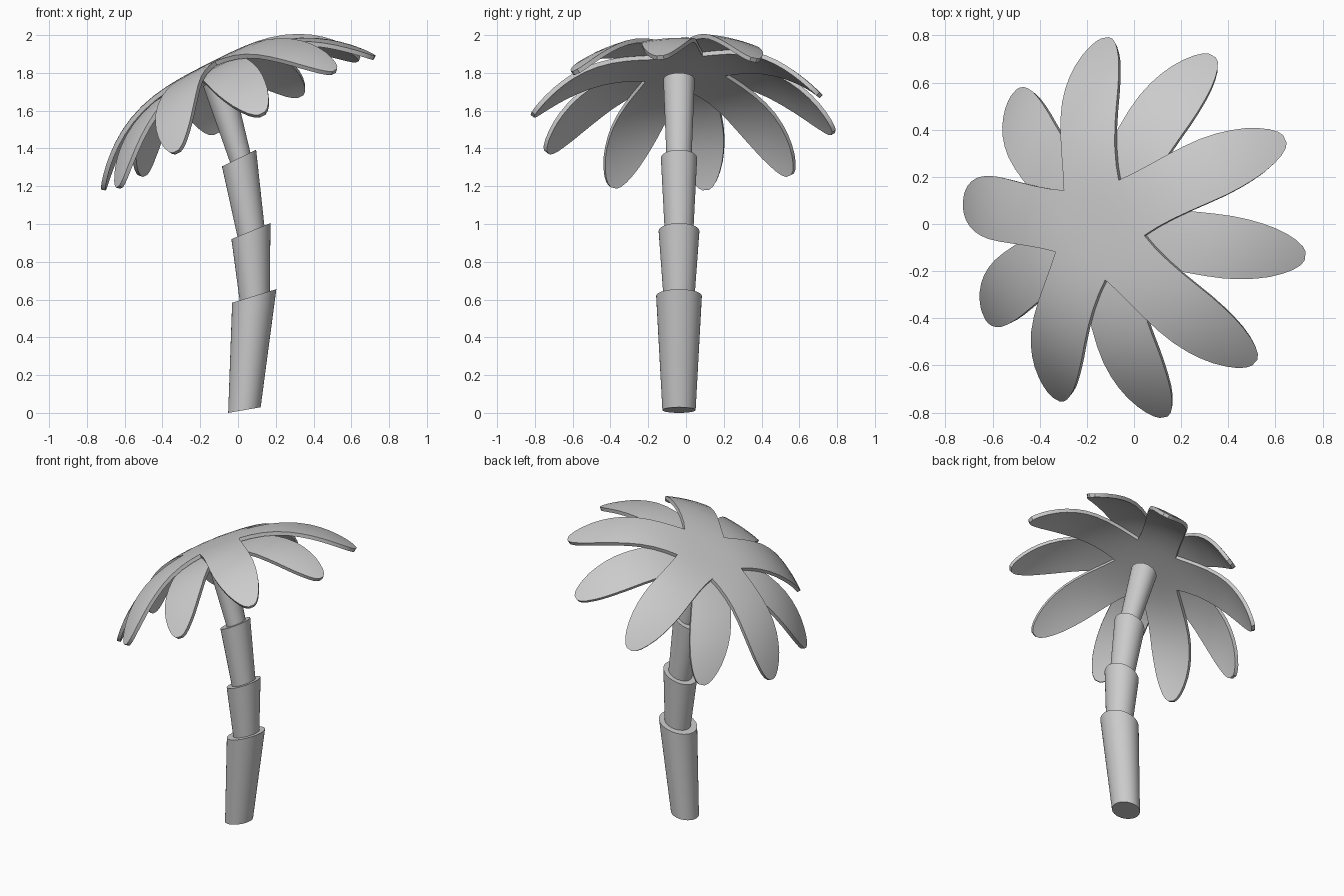
import bpy, bmesh, math
from mathutils import Matrix, Vector

if "Cube" in bpy.data.objects:
    bpy.data.objects.remove(bpy.data.objects["Cube"])

SIDES = 40


def finish(name, bm, angle=35):
    bmesh.ops.recalc_face_normals(bm, faces=bm.faces)
    me = bpy.data.meshes.new(name)
    bm.to_mesh(me)
    bm.free()
    ob = bpy.data.objects.new(name, me)
    bpy.context.collection.objects.link(ob)
    bpy.ops.object.select_all(action='DESELECT')
    ob.select_set(True)
    bpy.context.view_layer.objects.active = ob
    bpy.ops.object.shade_smooth_by_angle(angle=math.radians(angle))
    return ob


def trunk_segment(name, left0, right0, left1, right1, r0, r1):
    """Loft between two tilted discs, each given by its left and right end (x, z)."""
    bm = bmesh.new()
    rings = []
    for a, b, r in ((left0, right0, r0), (left1, right1, r1)):
        c = Vector(((a[0] + b[0]) / 2, -0.037, (a[1] + b[1]) / 2))
        across = Vector(((b[0] - a[0]) / 2, 0, (b[1] - a[1]) / 2))
        rings.append([bm.verts.new(c + across * math.cos(t) + Vector((0, r * math.sin(t), 0)))
                      for t in (i * math.tau / SIDES for i in range(SIDES))])
    for i in range(SIDES):
        j = (i + 1) % SIDES
        bm.faces.new((rings[0][i], rings[0][j], rings[1][j], rings[1][i]))
    bm.faces.new(rings[0][::-1])
    bm.faces.new(rings[1])
    return finish(name, bm)


# Trunk: four stacked flaring sleeves along a bend
trunk_segment("trunk_base", (-0.052, 0.0), (0.12, 0.03), (-0.031, 0.583), (0.203, 0.655), 0.088, 0.121)
trunk_segment("trunk_lower", (0.01, 0.585), (0.168, 0.63), (-0.035, 0.92), (0.172, 1.005), 0.082, 0.108)
trunk_segment("trunk_middle", (0.0, 0.92), (0.142, 0.97), (-0.085, 1.305), (0.096, 1.393), 0.075, 0.096)
trunk_segment("trunk_upper", (-0.04, 1.32), (0.07, 1.36), (-0.185, 1.73), (-0.035, 1.80), 0.066, 0.083)

# Leaf outline: distance along leaf, half width
HALF = math.tan(math.radians(36))
OUTLINE = [(s, s * HALF) for s in (0, 0.06, 0.12, 0.182)]
OUTLINE += [(0.25, 0.128), (0.33, 0.128), (0.41, 0.131), (0.49, 0.134), (0.56, 0.134),
            (0.62, 0.128), (0.67, 0.118), (0.715, 0.104), (0.755, 0.084),
            (0.785, 0.063), (0.806, 0.04), (0.816, 0.018)]
COLS = 8
TILT = Matrix.Translation((0, -0.015, 1.54)) @ Matrix.Rotation(-math.radians(27), 4, 'Y')


def leaf_layer(name, start, drop):
    """Five leaves joined at the crown, draped over a tilted dome."""
    bm = bmesh.new()
    for k in range(5):
        a = math.radians(start + 72 * k)
        grid = []
        for s, w in OUTLINE:
            row = []
            for i in range(COLS + 1):
                t = w * (2 * i / COLS - 1)
                r = math.hypot(s, t)
                h = 0.348 * (1 - (r / 0.825) ** 3.1) - drop
                row.append(bm.verts.new((s * math.cos(a) - t * math.sin(a),
                                         s * math.sin(a) + t * math.cos(a), h)))
            grid.append(row)
        for p, q in zip(grid, grid[1:]):
            for i in range(COLS):
                bm.faces.new((p[i], q[i], q[i + 1], p[i + 1]))
    bmesh.ops.remove_doubles(bm, verts=bm.verts, dist=0.0005)
    bmesh.ops.transform(bm, matrix=TILT, verts=bm.verts)
    ob = finish(name, bm)
    if sum((p.normal.z for p in ob.data.polygons)) < 0:
        ob.data.flip_normals()
    sol = ob.modifiers.new("thickness", 'SOLIDIFY')
    sol.thickness = 0.024
    sol.offset = -1
    bpy.ops.object.modifier_apply(modifier=sol.name)
    bpy.ops.object.shade_smooth_by_angle(angle=math.radians(35))
    return ob


# Crown: two five-leaf layers, the lower one turned by half a step
leaf_layer("upper_leaves", 27.4, 0.0)
leaf_layer("lower_leaves", 63.4, 0.028)
